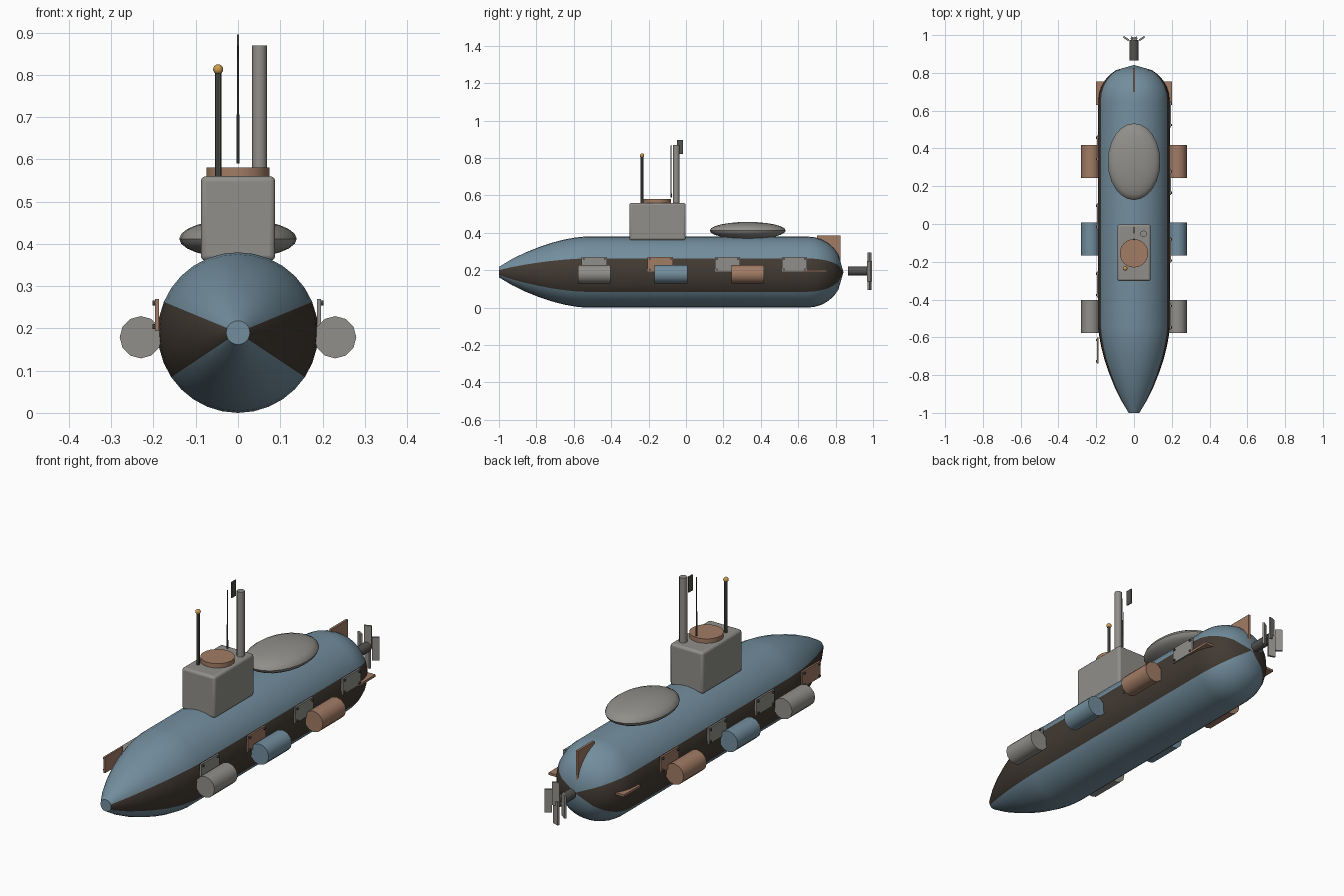
import bpy, bmesh, math
from mathutils import Matrix

if "Cube" in bpy.data.objects:
    bpy.data.objects.remove(bpy.data.objects["Cube"])


def material(name, rgb):
    m = bpy.data.materials.new(name)
    m.use_nodes = True
    m.diffuse_color = (*rgb, 1)
    m.node_tree.nodes["Principled BSDF"].inputs["Base Color"].default_value = (*rgb, 1)
    return m


BLUE = material("blue paint", (.17, .27, .34))
BROWN = material("dark brown paint", (.055, .043, .033))
GREY = material("grey metal", (.28, .275, .255))
BRONZE = material("bronze", (.36, .2, .13))
DARK = material("dark metal", (.085, .085, .08))
GOLD = material("gold", (.6, .34, .08))


def finish(name, bm, mats, smooth=True, bevel=0):
    bmesh.ops.recalc_face_normals(bm, faces=bm.faces)
    mesh = bpy.data.meshes.new(name)
    bm.to_mesh(mesh)
    bm.free()
    for m in mats:
        mesh.materials.append(m)
    ob = bpy.data.objects.new(name, mesh)
    bpy.context.collection.objects.link(ob)
    if bevel:
        mod = ob.modifiers.new("rounded edges", "BEVEL")
        mod.width, mod.segments = bevel, 3
    if smooth:
        bpy.ops.object.select_all(action="DESELECT")
        ob.select_set(True)
        bpy.context.view_layer.objects.active = ob
        bpy.ops.object.shade_smooth_by_angle(angle=math.radians(40))
    return ob


def box(name, center, size, mat, yaw=0, bevel=0):
    bm = bmesh.new()
    m = Matrix.Translation(center) @ Matrix.Rotation(yaw, 4, "Z") @ Matrix.Diagonal((*size, 1))
    bmesh.ops.create_cube(bm, size=1, matrix=m)
    return finish(name, bm, [mat], bevel > 0, bevel)


def rod(name, center, radius, length, mat, axis="Z", sides=16, top=None):
    bm = bmesh.new()
    turn = {"Z": Matrix(), "Y": Matrix.Rotation(math.pi / 2, 4, "X"),
            "X": Matrix.Rotation(math.pi / 2, 4, "Y")}[axis]
    bmesh.ops.create_cone(bm, cap_ends=True, segments=sides, radius1=radius,
                          radius2=radius if top is None else top, depth=length,
                          matrix=Matrix.Translation(center) @ turn)
    return finish(name, bm, [mat])


def ball(name, center, radii, mat, segs=24, rings=12):
    bm = bmesh.new()
    bmesh.ops.create_uvsphere(bm, u_segments=segs, v_segments=rings, radius=1,
                              matrix=Matrix.Translation(center) @ Matrix.Diagonal((*radii, 1)))
    return finish(name, bm, [mat])


# Hull: turned profile with a brown band along each flank
R, SIDES = .19, 32
profile = [(-1, .028), (-.93, .07), (-.86, .104), (-.79, .132), (-.72, .156),
           (-.65, .174), (-.59, .185), (-.54, R)]
for i in range(6):
    a = math.radians(12 * i)
    profile.append((.65 + R * math.sin(a), R * math.cos(a)))
bm = bmesh.new()
rings = [[bm.verts.new((r * math.cos(math.tau * k / SIDES), y, R + r * math.sin(math.tau * k / SIDES)))
          for k in range(SIDES)] for y, r in profile]
tail = bm.verts.new((0, .842, R))
bm.faces.new(rings[0])
for k in range(SIDES):
    n = (k + 1) % SIDES
    strip = [bm.faces.new((a[k], a[n], b[n], b[k])) for a, b in zip(rings, rings[1:])]
    strip.append(bm.faces.new((rings[-1][k], rings[-1][n], tail)))
    mid = math.tau * (k + .5) / SIDES
    height = math.degrees(math.asin(math.sin(mid)))
    for f in strip:
        f.material_index = int(-33.75 < height < 22.5)
finish("hull", bm, [BLUE, BROWN])

# Tower, hatch and deck dome
box("tower", (0, -.152, .46), (.176, .3, .2), GREY, bevel=.012)
rod("hatch", (0, -.155, .57), .075, .022, BRONZE, sides=24)
ball("deck_dome", (0, .33, .412), (.139, .203, .046), GREY)

# Masts
rod("periscope", (.051, -.052, .715), .0175, .31, GREY, sides=12)
box("periscope_head", (0, -.033, .858), (.005, .032, .075), DARK)
rod("whip_antenna", (0, -.08, .73), .004, .28, DARK, sides=8, top=.0015)
rod("signal_mast", (-.047, -.235, .685), .0075, .25, DARK, sides=8)
ball("signal_ball", (-.047, -.235, .813), (.012,) * 3, GOLD, 16, 8)

# Side pods, mirrored
for side, label in ((1, "left"), (-1, "right")):
    for y, mat, place in ((-.49, GREY, "front"), (-.08, BLUE, "middle"), (.33, BRONZE, "rear")):
        rod(f"{place}_{label}_pod", (side * .23, y, .179), .05, .175, mat, "Y", 12)

# Riveted hull patches
patches = {1: ((-.49, GREY), (-.137, BRONZE), (.222, GREY), (.58, GREY)),
           -1: ((-.67, BRONZE), (-.32, GREY), (.04, GREY), (.4, BRONZE))}
for side, row in patches.items():
    for y, mat in row:
        box("hull_patch", (side * .192, y, .232), (.009, .136, .076), mat)
        for dy in (-.056, .056):
            for z in (.204, .26):
                rod("rivet", (side * .198, y + dy, z), .006, .008, DARK, "X", 8)

# Tail fins
box("rudder_fin", (0, .763, .315), (.011, .125, .14), BRONZE)
for side in (1, -1):
    box("stabiliser_fin", (side * .14, .692, .195), (.12, .125, .011), BRONZE)

# Propeller
rod("propeller_shaft", (0, .92, .195), .024, .11, DARK, "Y", 12)
for name, x, z, yaw in (("upper", 0, .045, .35), ("lower", 0, -.045, -.35),
                        ("left", .042, 0, .6), ("right", -.042, 0, -.6)):
    box(f"{name}_propeller_blade", (x, .982, .195 + z), (.034, .01, .11), GREY, yaw)
